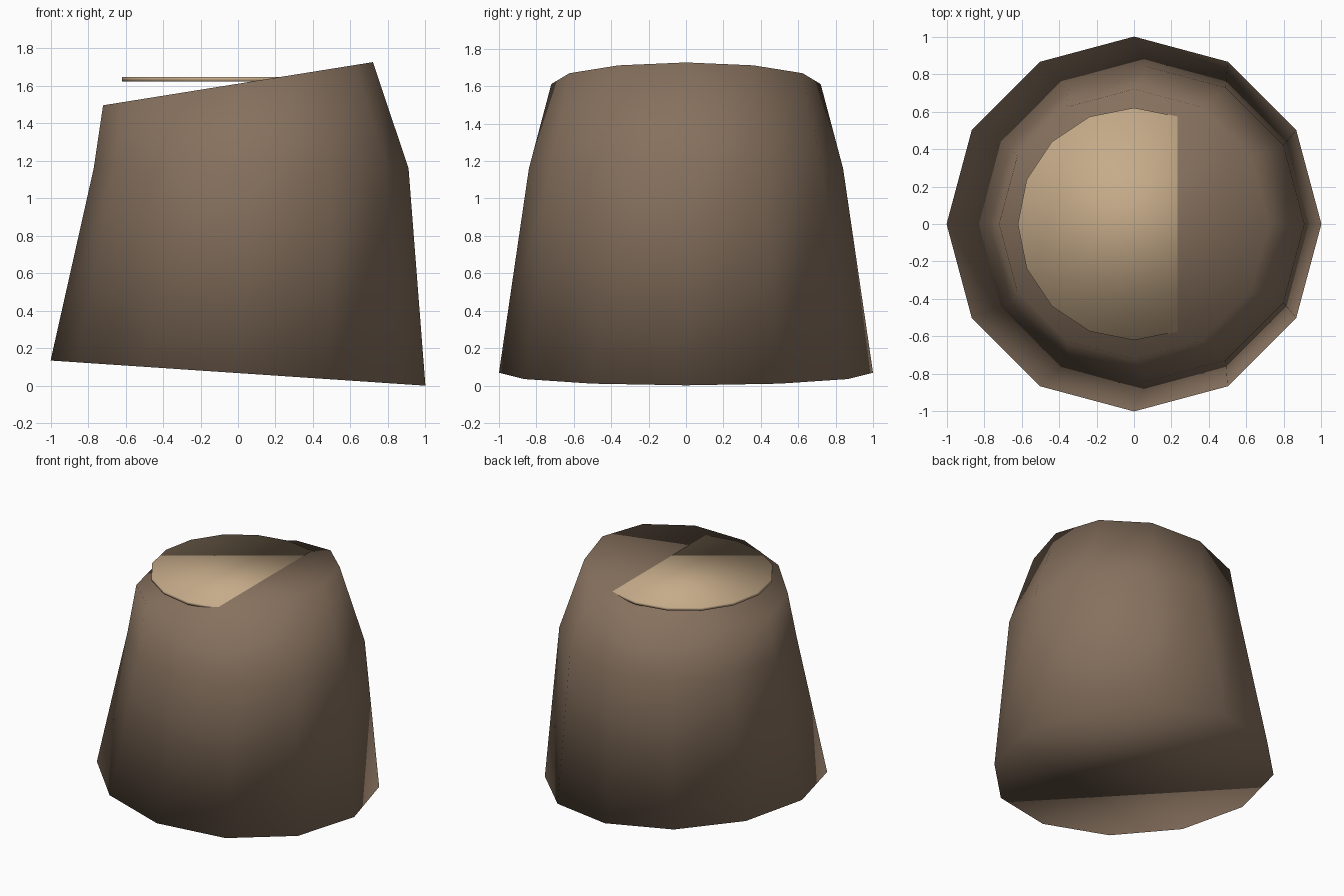
import bpy, bmesh
from math import cos, sin, tau

cube = bpy.data.objects.get("Cube")
if cube:
    bpy.data.objects.remove(cube, do_unlink=True)


def material(name, rgb):
    mat = bpy.data.materials.new(name)
    mat.use_nodes = True
    mat.diffuse_color = (*rgb, 1)
    bsdf = next(n for n in mat.node_tree.nodes if n.type == 'BSDF_PRINCIPLED')
    bsdf.inputs["Base Color"].default_value = (*rgb, 1)
    bsdf.inputs["Roughness"].default_value = 0.9
    return mat


def lofted(name, rings, sides, mat):
    """Capped loft; each ring is (centre x, radius, height, slope along x)."""
    bm = bmesh.new()
    loops = []
    for cx, r, z, slope in rings:
        loop = []
        for i in range(sides):
            a = tau * i / sides
            x = cx + r * cos(a)
            loop.append(bm.verts.new((x, r * sin(a), z + slope * x)))
        loops.append(loop)
    for low, high in zip(loops, loops[1:]):
        for i in range(sides):
            j = (i + 1) % sides
            bm.faces.new((low[i], low[j], high[j], high[i]))
    bm.faces.new(loops[0][::-1])
    bm.faces.new(loops[-1])
    for face in bm.faces:
        face.smooth = True
    mesh = bpy.data.meshes.new(name)
    bm.to_mesh(mesh)
    bm.free()
    mesh.materials.append(mat)
    obj = bpy.data.objects.new(name, mesh)
    bpy.context.collection.objects.link(obj)
    return obj


bark = material("bark brown", (0.24, 0.165, 0.112))
wood = material("cut wood tan", (0.56, 0.405, 0.25))

# Tapered trunk with a tilted base and a slanted cut
lofted("stump_trunk", [(0, 1, 0.068, -0.067),
                       (0.07, 0.84, 1.16, 0),
                       (0, 0.72, 1.612, 0.16)], 12, bark)

# Level disc of cut wood, half sunk into the slanted cut
lofted("cut_disc", [(0, 0.62, 1.625, 0), (0, 0.62, 1.649, 0)], 16, wood)
